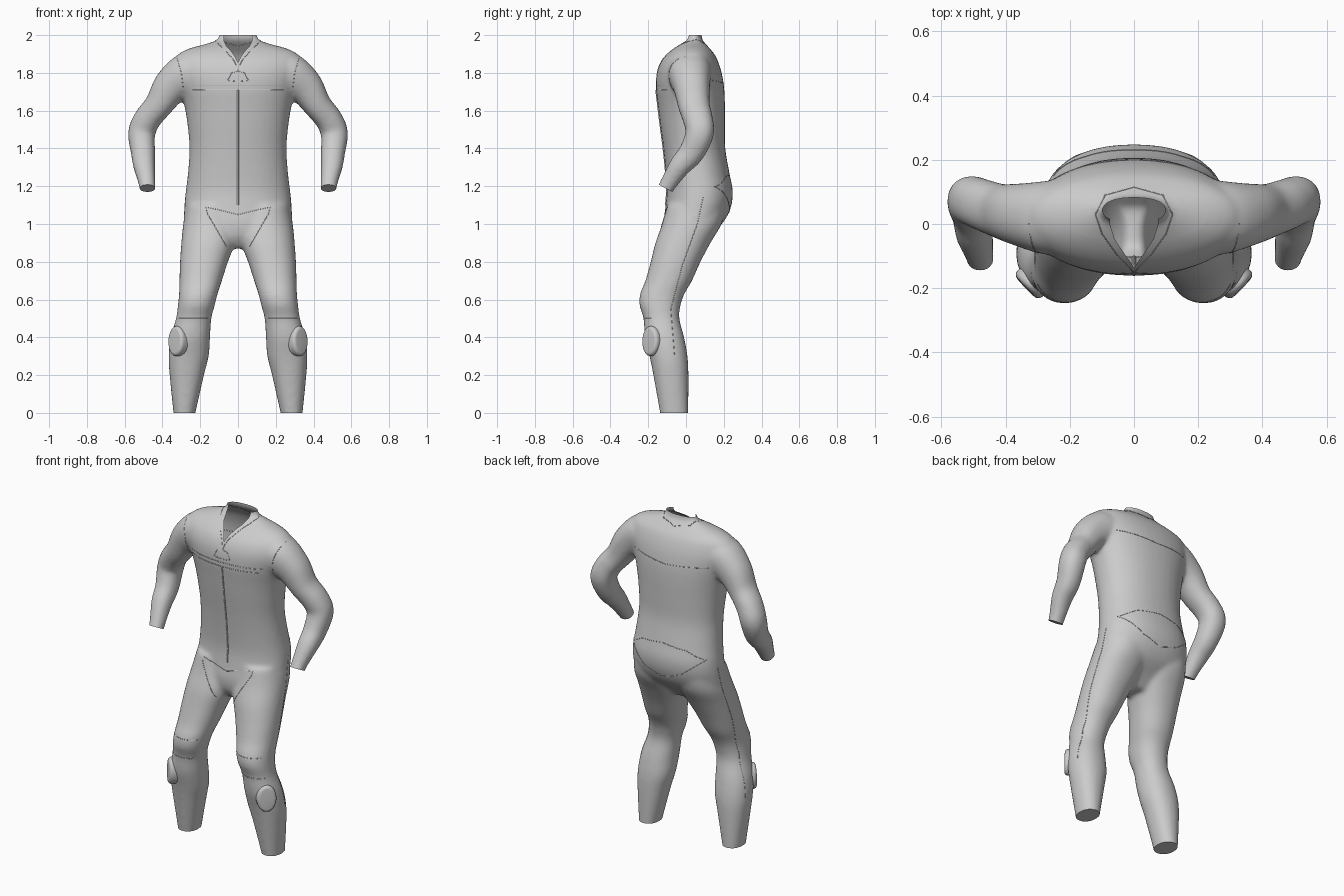
import bpy, bmesh, math
from mathutils import Vector
from mathutils.bvhtree import BVHTree

if "Cube" in bpy.data.objects:
    bpy.data.objects.remove(bpy.data.objects["Cube"])


def catmull(rows, n=5):
    """Smoothly resample a short table of rows."""
    out = []
    for i in range(len(rows) - 1):
        a, b, c, d = (rows[max(i - 1, 0)], rows[i], rows[i + 1], rows[min(i + 2, len(rows) - 1)])
        for k in range(n):
            t = k / n
            out.append([0.5 * (2 * q + (r - p) * t + (2 * p - 5 * q + 4 * r - s) * t * t
                               + (3 * q - p - 3 * r + s) * t ** 3) for p, q, r, s in zip(a, b, c, d)])
    return out + [list(rows[-1])]


def loft(bm, rings):
    """Skin a list of (centre, axis_u, axis_v) rings into a closed tube."""
    n, p, loops = 40, 2 / 2.2, []
    for c, u, v in rings:
        loop = []
        for i in range(n):
            a = 2 * math.pi * i / n
            ca, sa = math.cos(a), math.sin(a)
            loop.append(bm.verts.new(c + u * math.copysign(abs(ca) ** p, ca)
                                     + v * math.copysign(abs(sa) ** p, sa)))
        loops.append(loop)
    for a, b in zip(loops, loops[1:]):
        for i in range(n):
            bm.faces.new((a[i], a[(i + 1) % n], b[(i + 1) % n], b[i]))
    bm.faces.new(loops[0])
    bm.faces.new(loops[-1])


def level_rings(rows, s=1):
    """Horizontal rings from rows of (z, x_min, x_max, y_front, y_back)."""
    return [(Vector((s * (x0 + x1) / 2, (y0 + y1) / 2, z)),
             Vector(((x1 - x0) / 2, 0, 0)), Vector((0, (y1 - y0) / 2, 0)))
            for z, x0, x1, y0, y1 in catmull(rows)]


def path_rings(rows, s=1):
    """Rings square to a path from rows of (x, y, z, r_depth, r_width)."""
    rows = catmull(rows)
    pts = [Vector((s * r[0], r[1], r[2])) for r in rows]
    rings = []
    for i, r in enumerate(rows):
        t = (pts[min(i + 1, len(pts) - 1)] - pts[max(i - 1, 0)]).normalized()
        u = (Vector((0, 1, 0)) - t * t.y).normalized()
        rings.append((pts[i], u * r[3], t.cross(u) * r[4]))
    return rings


def cut(bm, co, no, test, clear=True, fill=False):
    """Slice the part of the mesh that passes the test."""
    faces = [f for f in bm.faces if test(f.calc_center_median())]
    geom = set(faces)
    for f in faces:
        geom.update(f.edges)
        geom.update(f.verts)
    res = bmesh.ops.bisect_plane(bm, geom=list(geom), dist=1e-5, plane_co=co,
                                 plane_no=no, clear_outer=clear)
    if fill:
        edges = [e for e in res['geom_cut'] if isinstance(e, bmesh.types.BMEdge)]
        bmesh.ops.edgeloop_fill(bm, edges=edges)


def add_object(name, data):
    ob = bpy.data.objects.new(name, data)
    bpy.context.collection.objects.link(ob)
    bpy.ops.object.select_all(action='DESELECT')
    ob.select_set(True)
    bpy.context.view_layer.objects.active = ob
    return ob


# Torso: z, half width, front y, back y
torso = [(.87, .10, -.07, .05), (.93, .20, -.11, .11), (1.0, .28, -.12, .19),
         (1.08, .284, -.11, .235), (1.17, .277, -.102, .248), (1.27, .265, -.107, .23),
         (1.4, .257, -.12, .208), (1.53, .268, -.137, .206), (1.63, .285, -.149, .206),
         (1.72, .31, -.159, .202), (1.8, .335, -.154, .189), (1.86, .335, -.132, .17),
         (1.9, .315, -.10, .15), (1.93, .255, -.065, .125), (1.955, .165, -.03, .103),
         (1.98, .108, 0, .085), (2.04, .095, .005, .08)]
# Leg: z, inner x, outer x, front y, back y
leg = [(-.06, .235, .335, -.13, .01), (0, .225, .342, -.138, .012), (.2, .18, .362, -.173, .013),
       (.3, .155, .367, -.193, .008), (.4, .148, .357, -.217, -.01), (.5, .141, .328, -.225, -.035),
       (.57, .123, .318, -.246, -.029), (.63, .108, .312, -.243, -.008), (.7, .085, .31, -.215, .032),
       (.8, .053, .307, -.187, .077), (.9, .015, .3, -.162, .13), (1.0, -.01, .29, -.127, .188),
       (1.1, 0, .27, -.10, .21)]
# Arm: x, y, z, depth radius, width radius
arm = [(.2, .02, 1.80, .115, .11), (.27, .02, 1.79, .115, .115), (.355, .03, 1.725, .097, .097),
       (.42, .042, 1.63, .084, .075), (.48, .063, 1.555, .079, .072), (.51, .072, 1.48, .075, .072),
       (.503, .03, 1.38, .068, .064), (.497, -.03, 1.31, .058, .058), (.485, -.08, 1.235, .047, .047),
       (.477, -.12, 1.17, .04, .04), (.472, -.15, 1.115, .038, .038)]

bm = bmesh.new()
loft(bm, level_rings([(z, -w, w, f, b) for z, w, f, b in torso]))
for side in (1, -1):
    loft(bm, level_rings(leg, side))
    loft(bm, path_rings(arm, side))
bmesh.ops.recalc_face_normals(bm, faces=bm.faces)
mesh = bpy.data.meshes.new("suit_body")
bm.to_mesh(mesh)
bm.free()
body = add_object("suit_body", mesh)

# Fuse the limbs into one skin
fuse = body.modifiers.new("fuse", 'REMESH')
fuse.mode = 'VOXEL'
fuse.voxel_size = .011
relax = body.modifiers.new("relax", 'SMOOTH')
relax.factor, relax.iterations = .5, 10
for m in ("fuse", "relax"):
    bpy.ops.object.modifier_apply(modifier=m)

# Keep one half, trim hems and open the neck
bm = bmesh.new()
bm.from_mesh(body.data)
cut(bm, (0, 0, 0), (-1, 0, 0), lambda c: True)
cut(bm, (0, 0, 0), (0, 0, -1), lambda c: c.z < .2, fill=True)
cut(bm, (.478, -.11, 1.19), (0, -.47, -.88), lambda c: c.x > .4 and c.z > 1, fill=True)
cut(bm, (0, 0, 2), (0, 0, 1), lambda c: c.z > 1.9)
neck = [(0, -.135), (.03, -.092), (.06, -.048), (.075, 0), (.075, .04), (.05, .068), (0, .08)]
walls = [(Vector((a[0], a[1], 0)), Vector((b[1] - a[1], a[0] - b[0], 0)).normalized())
         for a, b in zip(neck, neck[1:])]
for co, no in walls:
    cut(bm, co, no, lambda c: c.z > 1.75 and c.x < .15, clear=False)
hole = [f for f in bm.faces if f.calc_center_median().z > 1.75
        and all((f.calc_center_median() - co).dot(no) < 0 for co, no in walls)]
bmesh.ops.delete(bm, geom=hole, context='FACES')
bm.to_mesh(body.data)
tree = BVHTree.FromBMesh(bm)
bm.free()
bpy.ops.object.shade_smooth_by_angle(angle=math.radians(40))
body.modifiers.new("mirror", 'MIRROR')


# Stitched seams projected on the body
VIEWS = {'front': (Vector((0, 1, 0)), lambda u, v: Vector((u, -1, v))),
         'back': (Vector((0, -1, 0)), lambda u, v: Vector((u, 1, v))),
         'side': (Vector((-1, 0, 0)), lambda u, v: Vector((1, u, v))),
         'top': (Vector((0, 0, -1)), lambda u, v: Vector((u, v, 3)))}


def seam(name, view, pts, width=.0018):
    ray, place = VIEWS[view]
    hits = []
    for a, b in zip(pts, pts[1:]):
        n = max(2, int(math.dist(a, b) / .012))
        for i in range(n + 1):
            u, v = (a[k] + (b[k] - a[k]) * i / n for k in (0, 1))
            hit = tree.ray_cast(place(max(u, .0005) if view != 'side' else u, v), ray)[0]
            if hit:
                hits.append(hit)
    cu = bpy.data.curves.new(name, 'CURVE')
    cu.dimensions = '3D'
    cu.bevel_depth, cu.bevel_resolution = width, 1
    sp = cu.splines.new('POLY')
    sp.points.add(len(hits) - 1)
    for p, h in zip(sp.points, hits):
        p.co = (*h, 1)
    add_object(name, cu).modifiers.new("mirror", 'MIRROR')


seam("zipper", 'front', [(0, 1.71), (0, 1.1)], .005)
seam("chest_seam_upper", 'front', [(0, 1.735), (.24, 1.735)])
seam("chest_seam_lower", 'front', [(0, 1.71), (.24, 1.71)])
seam("zip_flap", 'front', [(0, 1.81), (.035, 1.8), (.055, 1.76), (0, 1.755)])
seam("shoulder_seam", 'front', [(.33, 1.9), (.3, 1.8), (.29, 1.72)])
seam("groin_panel", 'front', [(0, 1.05), (.1, 1.075), (.17, 1.09), (.165, 1.06), (.06, .88)])
seam("knee_seam_upper", 'front', [(.13, .625), (.3, .625)])
seam("knee_seam_lower", 'front', [(.16, .5), (.315, .5)])
seam("collar_seam", 'top', [(0, -.15), (.05, -.1), (.1, -.03), (.12, .03), (.09, .09), (0, .115)])
seam("back_yoke_seam", 'back', [(0, 1.74), (.25, 1.76)])
seam("waist_seam", 'back', [(0, 1.27), (.15, 1.25), (.24, 1.2)])
seam("seat_seam", 'back', [(0, 1.06), (.12, 1.1), (.25, 1.2)])
seam("leg_side_seam", 'side', [(.09, 1.14), (.06, 1.0), (-.02, .78), (-.08, .55), (-.06, .3)])

# Knee sliders: rounded oval pucks facing front and outward
facing = Vector((.72, -.69, .03)).normalized()
bm = bmesh.new()
bmesh.ops.create_cone(bm, cap_ends=True, segments=40, radius1=.056, radius2=.056, depth=.05)
bmesh.ops.scale(bm, vec=(1, 1.42, 1), verts=bm.verts)
mesh = bpy.data.meshes.new("knee_slider")
rot = facing.to_track_quat('Z', 'Y').to_matrix().to_4x4()
bevel_edges = [e for e in bm.edges if all(v.co.z > 0 for v in e.verts)]
bmesh.ops.bevel(bm, geom=bevel_edges, offset=.018, segments=5, profile=.5, affect='EDGES')
bmesh.ops.transform(bm, matrix=rot, verts=bm.verts)
bmesh.ops.translate(bm, vec=(.319, -.181, .38), verts=bm.verts)
bm.to_mesh(mesh)
bm.free()
slider = add_object("knee_slider", mesh)
bpy.ops.object.shade_smooth_by_angle(angle=math.radians(40))
slider.modifiers.new("mirror", 'MIRROR')
